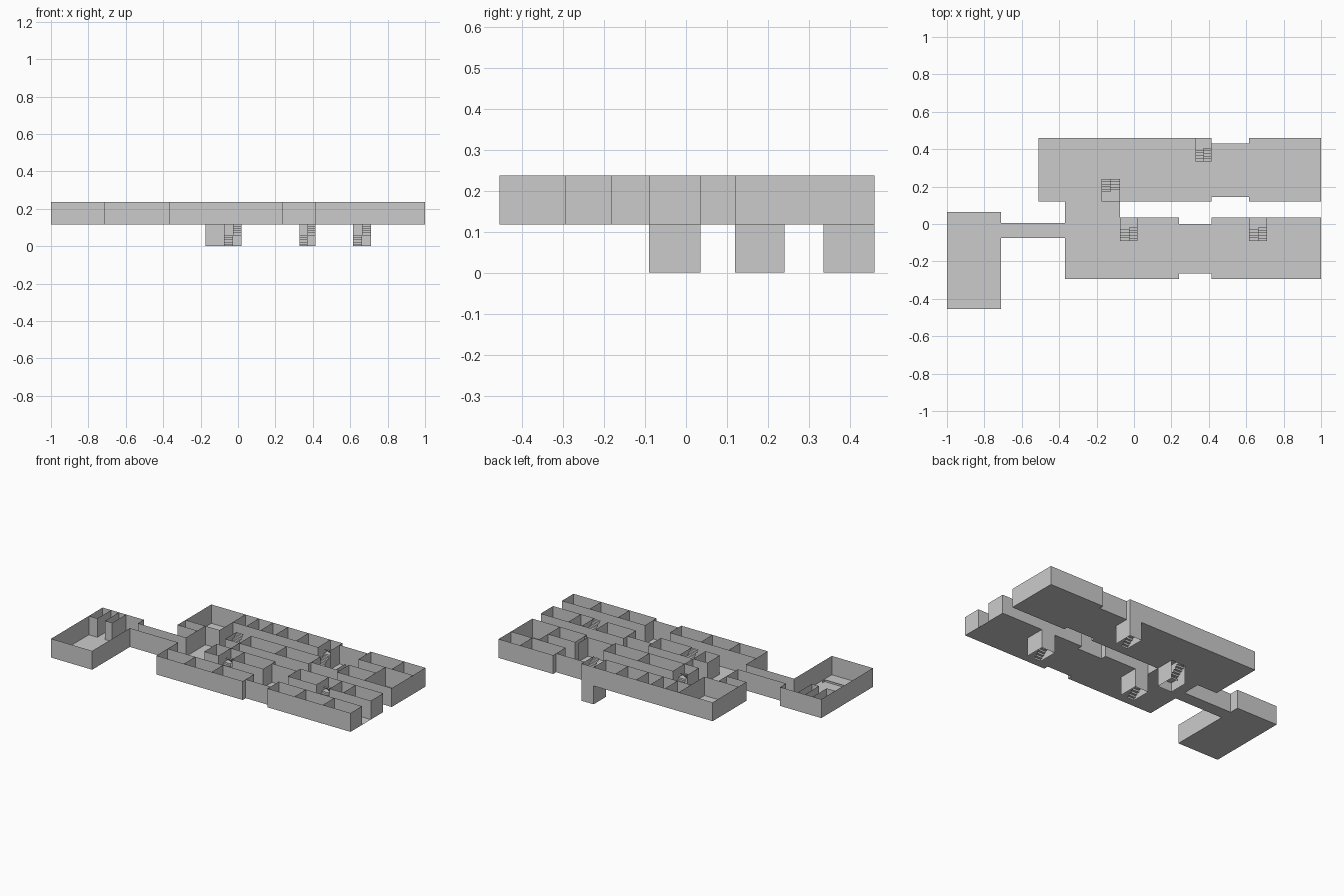
import bpy, bmesh

if "Cube" in bpy.data.objects:
    bpy.data.objects.remove(bpy.data.objects["Cube"])

F, T = 0.12, 0.24   # floor level, wall top


def make(name, bm):
    bmesh.ops.remove_doubles(bm, verts=bm.verts, dist=1e-5)
    me = bpy.data.meshes.new(name)
    bm.to_mesh(me)
    bm.free()
    ob = bpy.data.objects.new(name, me)
    bpy.context.collection.objects.link(ob)
    return ob


def quad(bm, *pts):
    bm.faces.new([bm.verts.new(p) for p in pts])


def wall(bm, pts, z0=F, z1=T):
    for (a, b), (c, d) in zip(pts, pts[1:]):
        quad(bm, (a, b, z0), (c, d, z0), (c, d, z1), (a, b, z1))


def walls(name, paths, z0=F, z1=T):
    bm = bmesh.new()
    for p in paths:
        wall(bm, p, z0, z1)
    return make(name, bm)


# Stairwells: x0, x1, y at the open side, y at the landing side
wells = [(-.075, .02, -.09, .035), (.615, .71, -.09, .035),
         (-.175, -.075, .24, .12), (.33, .415, .335, .46)]

# Floor: union of room rectangles minus the stairwells
rects = [(-1, -.71, -.455, .065), (-.71, -.37, -.075, .005),
         (-.51, -.27, .12, .46), (-.37, -.075, -.295, .24),
         (-.27, .415, .24, .46), (.415, .615, .145, .43), (.615, 1, .12, .46),
         (-.175, .415, .12, .24), (-.175, .24, -.295, .035),
         (.24, .415, -.265, .0), (.415, 1, -.295, .035)]
holes = [(a, b, min(c, d), max(c, d)) for a, b, c, d in wells]
xs = sorted({v for r in rects + holes for v in r[:2]})
ys = sorted({v for r in rects + holes for v in r[2:]})
inside = lambda x, y, rs: any(a < x < b and c < y < d for a, b, c, d in rs)
bm = bmesh.new()
for x0, x1 in zip(xs, xs[1:]):
    for y0, y1 in zip(ys, ys[1:]):
        cx, cy = (x0 + x1) / 2, (y0 + y1) / 2
        if inside(cx, cy, rects) and not inside(cx, cy, holes):
            quad(bm, (x0, y0, F), (x1, y0, F), (x1, y1, F), (x0, y1, F))
make("floor", bm)

# Left hall with its link corridor and small cubicles
walls("hall_walls", [
    [(-.37, -.075), (-.71, -.075), (-.71, -.455), (-1, -.455), (-1, .065),
     (-.71, .065), (-.71, .005), (-.37, .005)],
    [(-.94, .065), (-.94, -.075), (-1, -.075)],
    [(-.885, .065), (-.885, -.075), (-.835, -.075), (-.835, .065)]])
walls("hall_low_ledge", [[(-.98, -.335), (-.98, -.355), (-.73, -.355), (-.73, -.335)]],
      F, F + .012)

# Corner room and lobby
walls("lobby_walls", [
    [(-.27, .46), (-.51, .46), (-.51, .12), (-.37, .12), (-.37, .005)],
    [(-.51, .2), (-.27, .2)], [(-.37, .12), (-.37, .2)], [(-.27, .2), (-.27, .46)],
    [(-.37, -.075), (-.37, -.295)], [(-.075, .12), (-.075, .035)]])


def room_row(name, inner, outer, blocks):
    """Row of rooms: each block is a list of divider x values."""
    bm = bmesh.new()
    for block in blocks:
        for x in block:
            wall(bm, [(x, inner), (x, outer)])
        for a, b in zip(block, block[1:]):
            wall(bm, [(a, outer), (b, outer)])
            if not any(abs(a - w[0]) < .01 and abs(inner - w[2]) < .01 for w in wells):
                wall(bm, [(a, inner), (b, inner)])
    return make(name, bm)


room_row("rear_rooms", .335, .46,
         [[-.27, -.175, -.075, .03, .175, .33, .415], [.615, .85, 1]])
room_row("rear_inner_rooms", .24, .12, [[-.175, -.075, .175, .415], [.615, .805]])
room_row("front_inner_rooms", -.09, .035,
         [[-.175, -.075, .02, .24], [.415, .615, .71, .805, 1]])
room_row("front_rooms", -.18, -.295,
         [[-.37, -.175, .02, .24], [.415, .605, .805, 1]])

# Recessed alcoves between the room blocks and the end room
walls("alcove_walls", [
    [(.415, .43), (.615, .43)], [(.415, .145), (.615, .145)], [(.59, .145), (.59, .24)],
    [(.24, 0), (.415, 0)], [(.24, -.265), (.415, -.265)]])
walls("end_room_walls", [[(.805, .335), (.805, .12), (1, .12), (1, .335)]])


# Switchback stairs: one storey down and one storey up
def stairs(name, x0, x1, yo, yl, n=5):
    shaft = bmesh.new()
    wall(shaft, [(x0, yo), (x0, yl), (x1, yl), (x1, yo)], .003, F)
    make(name + "_shaft", shaft)
    bm = bmesh.new()
    xm = (x0 + x1) / 2
    ym = yo + (yl - yo) * .58
    rising, falling = ((x0, xm), (xm, x1)) if yl > yo else ((xm, x1), (x0, xm))
    h = .058

    def flight(span, ya, yb, z):
        a, b = span
        for i in range(n):
            s, e = ya + (yb - ya) * i / n, ya + (yb - ya) * (i + 1) / n
            lo, hi = z + h * i / n, z + h * (i + 1) / n
            quad(bm, (a, s, lo), (b, s, lo), (b, s, hi), (a, s, hi))
            quad(bm, (a, s, hi), (b, s, hi), (b, e, hi), (a, e, hi))

    for base in (.003, F):
        mid = base + h
        flight(rising, yo, ym, base)
        flight(falling, ym, yo, mid)
        quad(bm, (x0, ym, mid), (x1, ym, mid), (x1, yl, mid), (x0, yl, mid))
    make(name, bm)


for i, w in enumerate(wells):
    stairs(f"stairs_{i + 1}", *w)

# Stand the model on the ground
for ob in bpy.data.objects:
    ob.location.z = -.003
